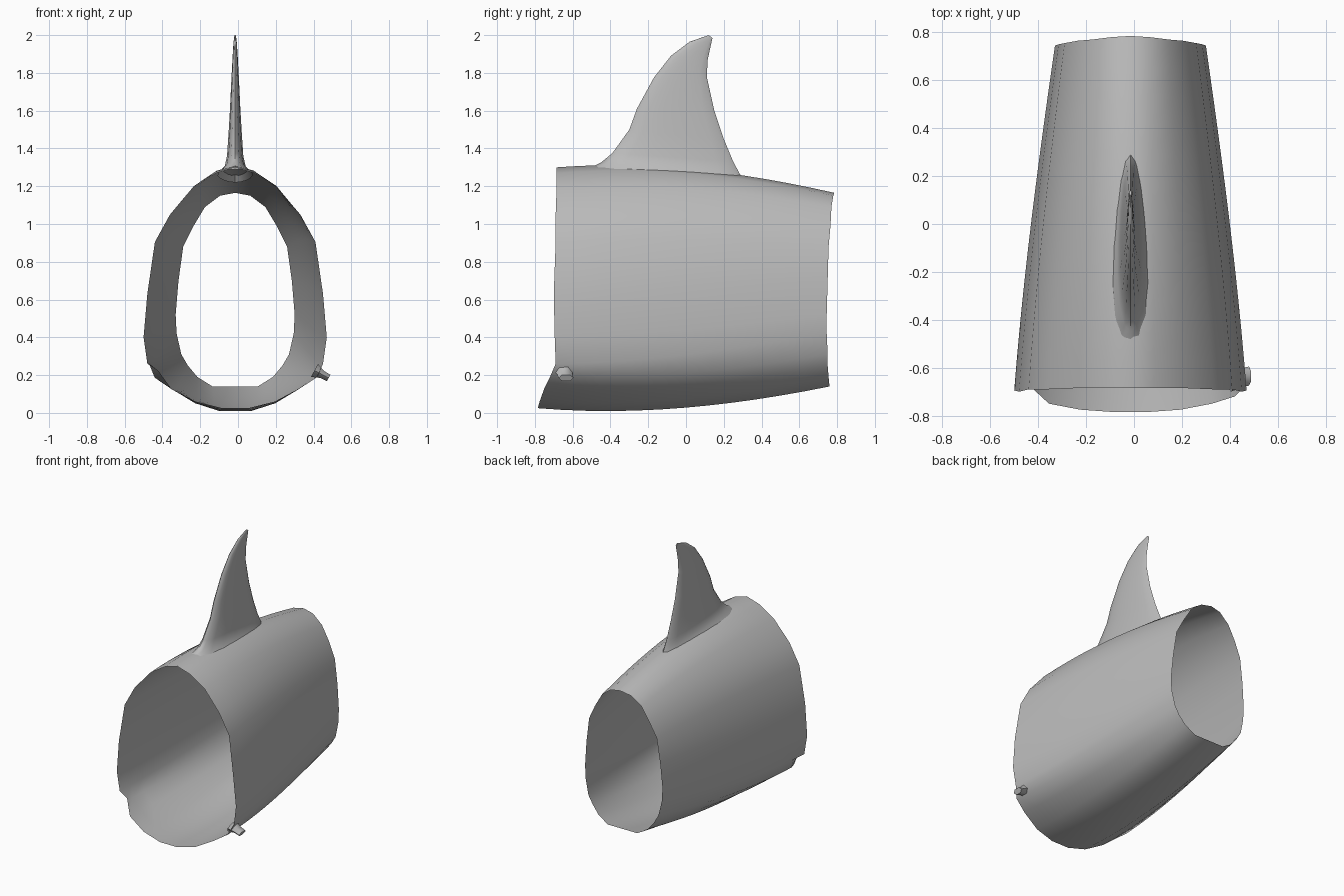
import bpy, math
from mathutils import Vector

cube = bpy.data.objects.get("Cube")
if cube:
    bpy.data.objects.remove(cube, do_unlink=True)

CENTER_X = -0.015

grey = bpy.data.materials.new("plain grey")
grey.use_nodes = True
grey.diffuse_color = (0.5, 0.5, 0.5, 1)
grey.node_tree.nodes["Principled BSDF"].inputs["Base Color"].default_value = grey.diffuse_color


def loft(name, rings, closed_ends=False):
    """Skin a list of equally long closed rings."""
    count = len(rings[0])
    verts = [point for ring in rings for point in ring]
    faces = []
    for row in range(len(rings) - 1):
        for i in range(count):
            j = (i + 1) % count
            a, b = row * count, (row + 1) * count
            faces.append((a + i, a + j, b + j, b + i))
    if closed_ends:
        last = (len(rings) - 1) * count
        faces.append(tuple(range(last, last + count)))
    mesh = bpy.data.meshes.new(name)
    mesh.from_pydata(verts, [], faces)
    mesh.materials.append(grey)
    mesh.update()
    obj = bpy.data.objects.new(name, mesh)
    bpy.context.collection.objects.link(obj)
    bpy.ops.object.select_all(action='DESELECT')
    obj.select_set(True)
    bpy.context.view_layer.objects.active = obj
    bpy.ops.object.mode_set(mode='EDIT')
    bpy.ops.mesh.select_all(action='SELECT')
    bpy.ops.mesh.normals_make_consistent(inside=False)
    bpy.ops.object.mode_set(mode='OBJECT')
    bpy.ops.object.shade_smooth_by_angle(angle=math.radians(60))
    return obj


# Body: half outlines of the open ends as (half width, height, depth), top to bottom
front_end = [(0, 1.3, -.685), (.1, 1.27, -.685), (.225, 1.19, -.685), (.345, 1.05, -.69),
             (.425, .905, -.69), (.465, .63, -.7), (.485, .4, -.695), (.465, .26, -.69),
             (.435, .19, -.72), (.34, .13, -.75), (.21, .06, -.775), (.07, .025, -.785)]
rear_end = [(0, 1.165, .785), (.08, 1.15, .78), (.16, 1.09, .77), (.22, .99, .765),
            (.275, .88, .755), (.3, .7, .75), (.315, .52, .745), (.31, .42, .745),
            (.285, .31, .75), (.25, .25, .75), (.2, .19, .755), (.12, .14, .76)]


def body_ring(t):
    swell = 4 * t * (1 - t)
    half = []
    for f, r in zip(front_end, rear_end):
        x, z, y = Vector(f).lerp(Vector(r), t)
        rise = (z - .62) / .6
        z += swell * rise * (.055 if rise > 0 else .062)
        half.append((x * (1 + .03 * swell), y, z))
    left = [Vector((CENTER_X + x, y, z)) for x, y, z in half]
    right = [Vector((CENTER_X - x, y, z)) for x, y, z in reversed(half[1:])]
    return left + right


STEPS = 12
body_rings = [body_ring(i / STEPS) for i in range(STEPS + 1)]
# Small inward dent at the lower right corner of the front rim
dent = min(body_rings[0], key=lambda p: (p - Vector((-.45, -.72, .19))).length)
dent += Vector((.03, .03, .03))
loft("body_shell", body_rings)

# Fin: (leading depth, leading height, trailing depth, trailing height, half thickness)
fin_rows = [(-.52, 1.29, .31, 1.22, .1), (-.45, 1.325, .285, 1.265, .06),
            (-.39, 1.375, .25, 1.33, .047), (-.3, 1.5, .2, 1.45, .038),
            (-.26, 1.61, .15, 1.6, .03), (-.17, 1.775, .11, 1.78, .021),
            (-.08, 1.89, .115, 1.87, .015), (.02, 1.965, .13, 1.94, .01),
            (.12, 2, .14, 1.985, .005)]
SIDES = 16


def fin_ring(y0, z0, y1, z1, half):
    ring = []
    for i in range(SIDES):
        angle = math.tau * i / SIDES
        s = (1 - math.cos(angle)) / 2
        x = half * math.sin(angle) * (1.1 - .35 * s)
        ring.append((CENTER_X + x, y0 + (y1 - y0) * s, z0 + (z1 - z0) * s))
    return ring


loft("dorsal_fin", [fin_ring(*row) for row in fin_rows], closed_ends=True)

# Stub: short flattened spur at the lower left corner of the front rim
root, tip = Vector((.405, -.65, .225)), Vector((.48, -.635, .185))
along = (tip - root).normalized()
wide = Vector((0, 1, 0))
tall = along.cross(wide).normalized()


def stub_ring(center, width, height):
    return [center + wide * width * math.cos(a) + tall * height * math.sin(a)
            for a in (math.tau * i / 6 for i in range(6))]


loft("side_stub", [stub_ring(root, .05, .045), stub_ring(root.lerp(tip, .55), .04, .024),
                   stub_ring(tip, .04, .022)], closed_ends=True)
